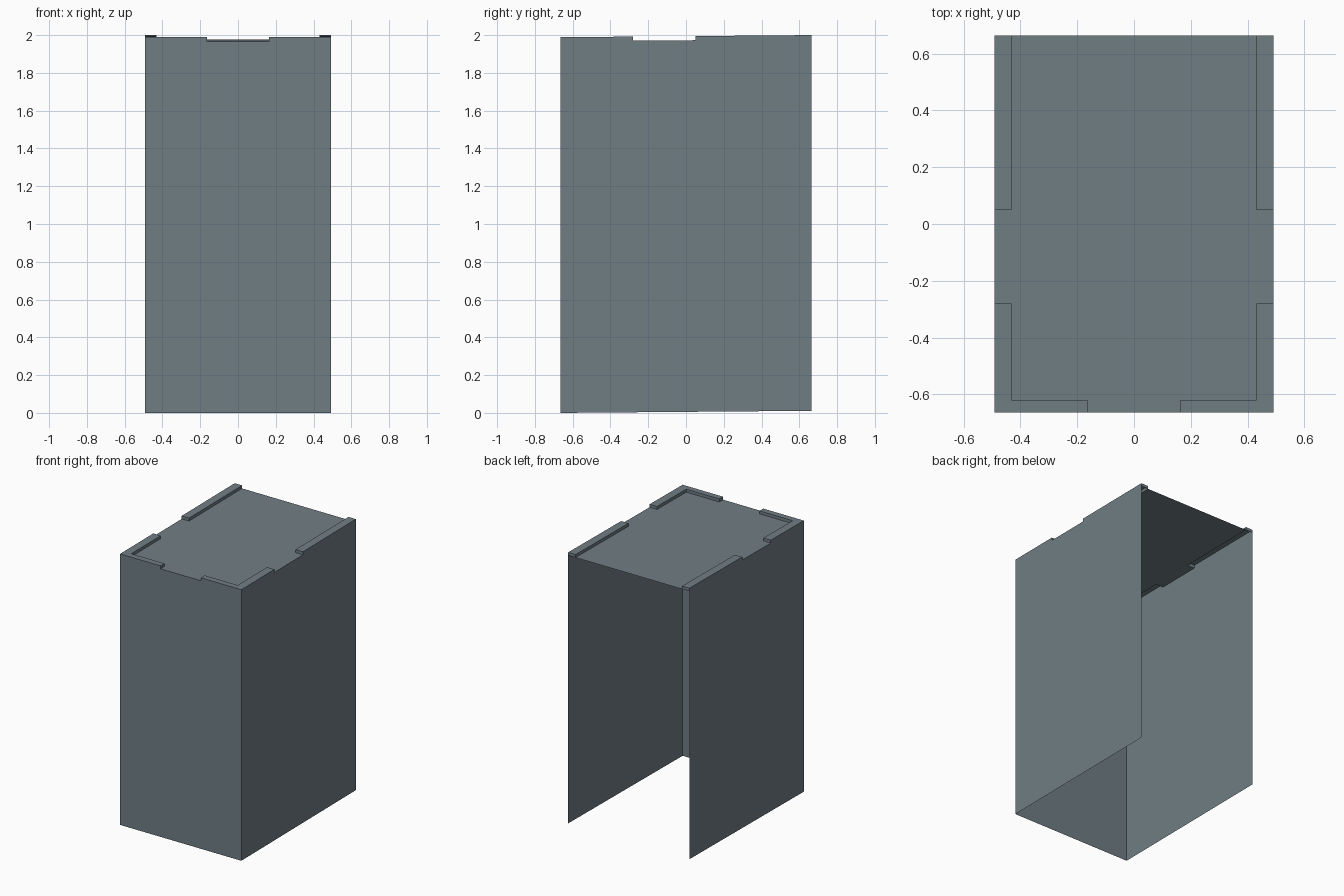
import bpy
import bmesh

cube = bpy.data.objects.get("Cube")
if cube:
    bpy.data.objects.remove(cube, do_unlink=True)

# Roof layout lines: parapet widths and the gaps between parapet runs
XS = [-0.492, -0.432, -0.163, 0.163, 0.432, 0.492]
YS = [-0.664, -0.62, -0.28, 0.05, 0.664]
ROOF, PARAPET = 1.967, 1.989
RISE = 0.011          # ground and roof climb slightly towards the back
NX, NY = len(XS) - 1, len(YS) - 1

mat = bpy.data.materials.new("slate grey")
mat.use_nodes = True
colour = (0.162, 0.207, 0.229, 1.0)
mat.diffuse_color = colour
bsdf = mat.node_tree.nodes["Principled BSDF"]
bsdf.inputs["Base Color"].default_value = colour
bsdf.inputs["Roughness"].default_value = 0.8


def height(i, j):
    """Top of a roof cell; the cells beyond the shell are at ground level."""
    if not (0 <= i < NX and 0 <= j < NY):
        return 0.0
    side = i in (0, NX - 1) and j != 2
    front = j == 0 and i in (1, NX - 2)
    return PARAPET if side or front else ROOF


bm = bmesh.new()


def quad(points):
    bm.faces.new([bm.verts.new(p) for p in points])


def upright(a, b, low, high):
    """Vertical face running from a to b, facing to the right of that run."""
    quad([(*a, low), (*b, low), (*b, high), (*a, high)])


for i in range(NX):
    for j in range(NY):
        h = height(i, j)
        x0, x1, y0, y1 = XS[i], XS[i + 1], YS[j], YS[j + 1]
        # Roof deck and parapet tops
        quad([(x0, y0, h), (x1, y0, h), (x1, y1, h), (x0, y1, h)])
        # Outer walls and parapet sides, wherever the next cell is lower
        sides = [(0, -1, (x0, y0), (x1, y0)), (1, 0, (x1, y0), (x1, y1)),
                 (0, 1, (x1, y1), (x0, y1)), (-1, 0, (x0, y1), (x0, y0))]
        for di, dj, a, b in sides:
            low = height(i + di, j + dj)
            if j + dj == NY:      # the back is open below the roof
                low = ROOF
            if low < h:
                upright(a, b, low, h)

bmesh.ops.remove_doubles(bm, verts=bm.verts, dist=0.0005)

# Merge the flat cells into clean panels, then tilt towards the back
bmesh.ops.dissolve_limit(bm, angle_limit=0.01, verts=bm.verts, edges=bm.edges)
for v in bm.verts:
    v.co.z += RISE * (v.co.y - YS[0]) / (YS[-1] - YS[0])

mesh = bpy.data.meshes.new("building_shell")
bm.to_mesh(mesh)
bm.free()
mesh.materials.append(mat)
shell = bpy.data.objects.new("building_shell", mesh)
bpy.context.scene.collection.objects.link(shell)
